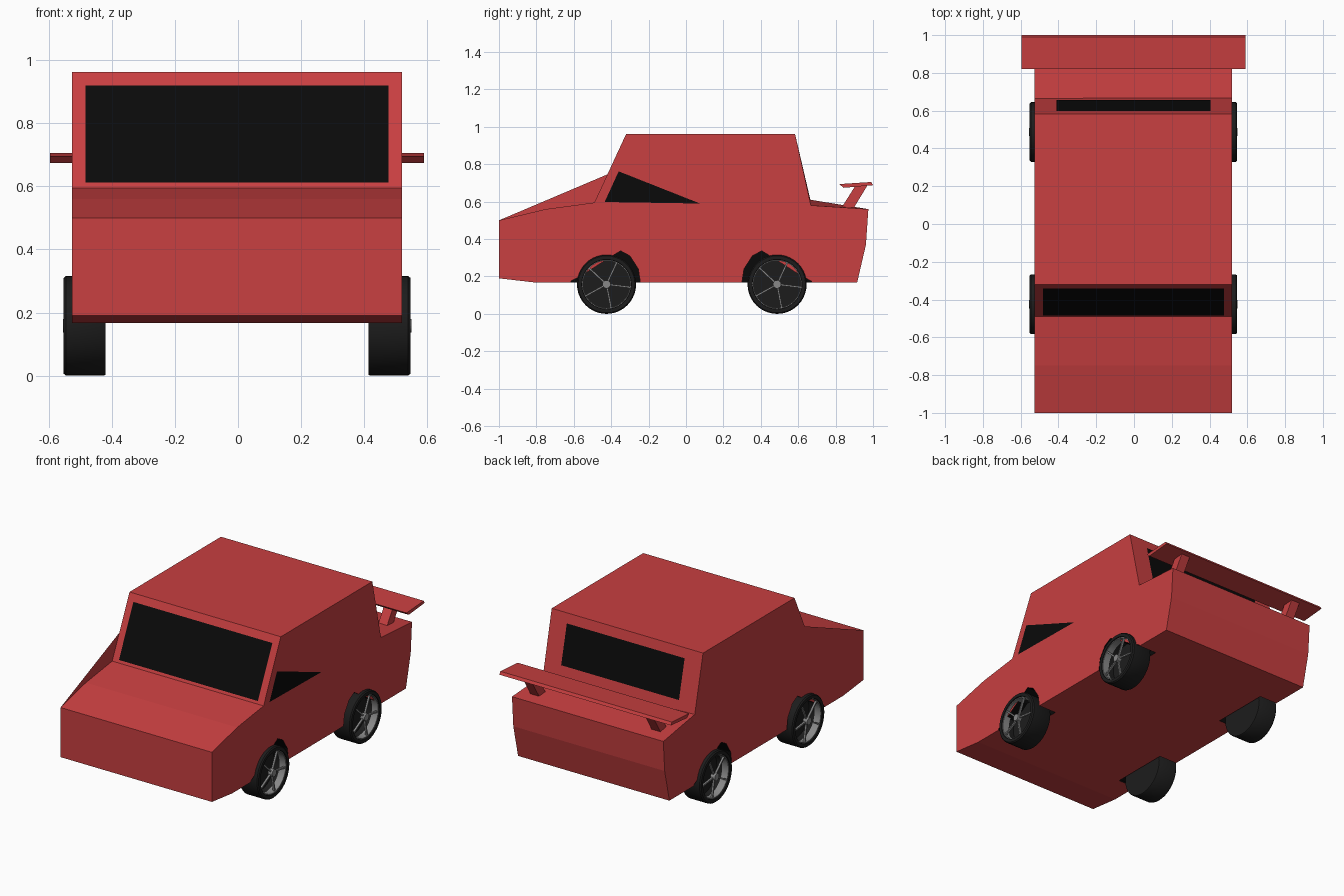
import bpy, bmesh, math
from mathutils import Matrix

if "Cube" in bpy.data.objects:
    bpy.data.objects.remove(bpy.data.objects["Cube"])

XC = -0.003  # tiny sideways offset of the whole model


def material(name, rgb):
    m = bpy.data.materials.new(name)
    m.diffuse_color = (*rgb, 1)
    m.use_nodes = True
    m.node_tree.nodes["Principled BSDF"].inputs["Base Color"].default_value = m.diffuse_color
    return m


RED = material("red_paint", (0.58, 0.05, 0.052))
GLASS = material("black_glass", (0.003, 0.003, 0.003))
TYRE = material("tyre_rubber", (0.012, 0.012, 0.012))
METAL = material("spoke_metal", (0.25, 0.25, 0.25))


def finish(name, bm, mat):
    bmesh.ops.recalc_face_normals(bm, faces=bm.faces)
    me = bpy.data.meshes.new(name)
    bm.to_mesh(me)
    bm.free()
    me.materials.append(mat)
    ob = bpy.data.objects.new(name, me)
    bpy.context.collection.objects.link(ob)
    return ob


def prism(name, prof, x0, x1, mat, prof_right=None):
    """Loft a (y, z) profile from x0 to x1."""
    bm = bmesh.new()
    a = [bm.verts.new((x0 + XC, y, z)) for y, z in prof]
    b = [bm.verts.new((x1 + XC, y, z)) for y, z in (prof_right or prof)]
    n = len(a)
    bm.faces.new(a)
    bm.faces.new(b[::-1])
    for i in range(n):
        j = (i + 1) % n
        bm.faces.new((a[i], b[i], b[j], a[j]))
    return finish(name, bm, mat)


def panel(name, pts, mat):
    bm = bmesh.new()
    bm.faces.new([bm.verts.new((x + XC, y, z)) for x, y, z in pts])
    return finish(name, bm, mat)


# Body shell: the boot edge sits a little lower on the right side
left = [(-1, 0.19), (-1, 0.50), (-0.75, 0.56), (-0.49, 0.595), (-0.32, 0.962),
        (0.583, 0.962), (0.665, 0.61), (0.975, 0.56), (0.962, 0.37),
        (0.915, 0.167), (-0.80, 0.167)]
right = list(left)
right[6] = (0.668, 0.58)
body = prism("body", left, -0.523, 0.523, RED, right)

# Wheel arches cut into the body, rear ones mirrored front to back
arch = [(-0.62, 0.14), (-0.615, 0.175), (-0.55, 0.21), (-0.41, 0.30), (-0.35, 0.337),
        (-0.30, 0.31), (-0.255, 0.24), (-0.24, 0.14)]
for prof in (arch, [(0.055 - y, z) for y, z in arch]):
    for s in (-1, 1):
        x0, x1 = sorted((s * 0.40, s * 0.60))
        cutter = prism("arch_cutter", prof, x0, x1, GLASS)
        cutter.hide_render = True
        mod = body.modifiers.new("arch", 'BOOLEAN')
        mod.operation = 'DIFFERENCE'
        mod.solver = 'EXACT'
        mod.material_mode = 'TRANSFER'
        mod.object = cutter
        bpy.context.view_layer.objects.active = body
        bpy.ops.object.modifier_apply(modifier=mod.name)
        bpy.data.objects.remove(cutter)

# Raised flat wing panel beside the bonnet, left side only
panel("left_bonnet_panel", [(-0.523, -1, 0.50), (-0.523, -0.41, 0.75),
                            (-0.523, -0.49, 0.595), (-0.523, -0.75, 0.56)], RED)


# Windows, lying just above the sloped faces
def front_y(z):
    return -0.49 + (z - 0.595) * 0.17 / 0.367 - 0.003


def rear_y(z):
    return 0.665 - (z - 0.61) * 0.082 / 0.352 + 0.003


def window(name, w, z0, z1, slope):
    panel(name, [(-w, slope(z0), z0), (w, slope(z0), z0),
                 (w, slope(z1), z1), (-w, slope(z1), z1)], GLASS)


window("windshield", 0.48, 0.612, 0.92, front_y)
window("rear_window", 0.407, 0.665, 0.905, rear_y)
panel("right_side_window", [(0.525, -0.435, 0.598), (0.525, 0.075, 0.59),
                            (0.525, -0.36, 0.762)], GLASS)

# Spoiler wing on two slanted struts
prism("spoiler_wing", [(0.82, 0.694), (0.99, 0.705), (1.0, 0.688), (0.842, 0.674)],
      -0.593, 0.593, RED)
for s, side in ((-1, "left"), (1, "right")):
    prism(side + "_spoiler_strut", [(0.83, 0.565), (0.89, 0.555), (0.972, 0.69), (0.905, 0.684)],
          s * 0.42 - 0.03, s * 0.42 + 0.03, RED)


def revolve(name, prof, mat, closed):
    """Spin an (x, radius) profile about the x axis."""
    bm = bmesh.new()
    vs = [bm.verts.new((x, 0, r)) for x, r in prof]
    es = [bm.edges.new(p) for p in zip(vs, vs[1:])]
    if closed:
        es.append(bm.edges.new((vs[-1], vs[0])))
    bmesh.ops.spin(bm, geom=vs + es, cent=(0, 0, 0), axis=(1, 0, 0),
                   angle=math.tau, steps=40, use_duplicate=False)
    bmesh.ops.remove_doubles(bm, verts=bm.verts, dist=1e-5)
    ob = finish(name, bm, mat)
    bpy.ops.object.select_all(action='DESELECT')
    ob.select_set(True)
    bpy.context.view_layer.objects.active = ob
    bpy.ops.object.shade_smooth_by_angle(angle=math.radians(35))
    return ob


def spokes(name):
    bm = bmesh.new()
    for k in range(5):
        turn = Matrix.Rotation(math.radians(65 + 72 * k), 4, 'X')
        m = turn @ Matrix.Translation((0.534, 0.065, 0)) @ Matrix.Diagonal((0.012, 0.13, 0.009, 1))
        bmesh.ops.create_cube(bm, size=1, matrix=m)
    hub = Matrix.Translation((0.537, 0, 0)) @ Matrix.Rotation(math.pi / 2, 4, 'Y')
    bmesh.ops.create_cone(bm, cap_ends=True, segments=16, radius1=0.022, radius2=0.022,
                          depth=0.03, matrix=hub)
    return finish(name, bm, METAL)


# Wheels: cup-shaped tyre, thin rim band, five spokes with hub
for s, side in ((-1, "left"), (1, "right")):
    for y, end in ((-0.425, "front"), (0.487, "rear")):
        tag = f"{end}_{side}_"
        parts = [
            revolve(tag + "tyre", [(0.417, 0), (0.417, 0.155), (0.422, 0.158), (0.542, 0.158),
                                   (0.549, 0.152), (0.549, 0.133), (0.54, 0.13),
                                   (0.46, 0.13), (0.46, 0)], TYRE, False),
            revolve(tag + "rim", [(0.50, 0.131), (0.543, 0.131), (0.543, 0.126), (0.50, 0.126)],
                    METAL, True),
            spokes(tag + "spokes")]
        for ob in parts:
            if s < 0:
                ob.data.transform(Matrix.Diagonal((-1, 1, 1, 1)))
                ob.data.flip_normals()
            ob.location = (XC, y, 0.158)
